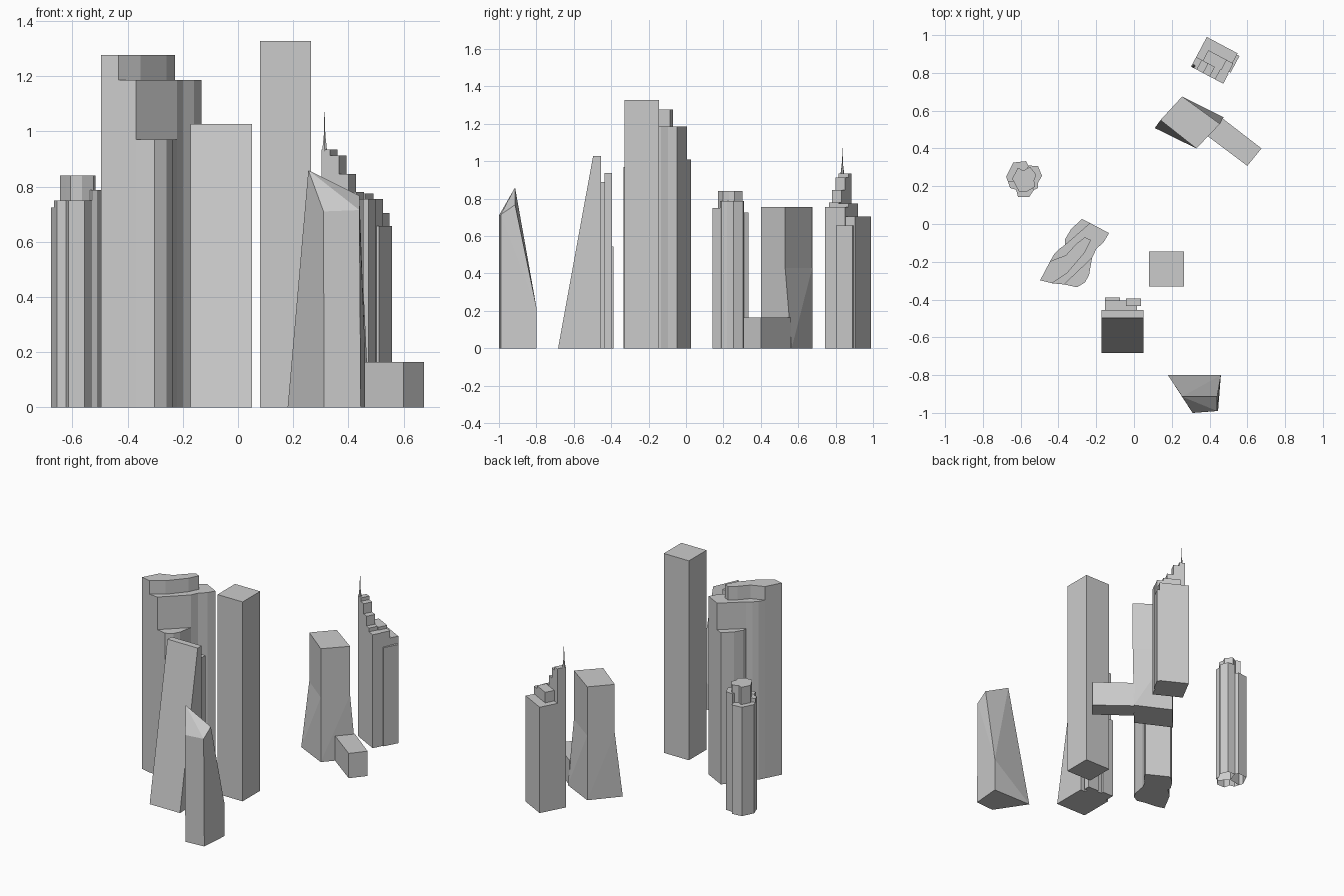
import bpy, bmesh, math
from mathutils import Vector

if "Cube" in bpy.data.objects:
    bpy.data.objects.remove(bpy.data.objects["Cube"])


def finish(name, bm):
    bmesh.ops.recalc_face_normals(bm, faces=bm.faces)
    me = bpy.data.meshes.new(name)
    bm.to_mesh(me)
    bm.free()
    ob = bpy.data.objects.new(name, me)
    bpy.context.collection.objects.link(ob)
    return ob


def prism(name, pts, z1, z0=0.0, bottom=True):
    """Vertical extrusion of a plan outline."""
    bm = bmesh.new()
    lo = [bm.verts.new((x, y, z0)) for x, y in pts]
    hi = [bm.verts.new((x, y, z1)) for x, y in pts]
    n = len(pts)
    for i in range(n):
        j = (i + 1) % n
        bm.faces.new((lo[i], lo[j], hi[j], hi[i]))
    bm.faces.new(hi)
    if bottom:
        bm.faces.new(lo)
    return finish(name, bm)


def box(name, x0, x1, y0, y1, z1):
    return prism(name, [(x0, y0), (x1, y0), (x1, y1), (x0, y1)], z1)


def hull(name, pts):
    """Faceted convex solid around the given corners."""
    bm = bmesh.new()
    for p in pts:
        bm.verts.new(p)
    bmesh.ops.convex_hull(bm, input=bm.verts)
    bmesh.ops.dissolve_limit(bm, angle_limit=math.radians(1), verts=bm.verts, edges=bm.edges)
    return finish(name, bm)


# Plain square tower
box("square_tower", 0.08, 0.265, -0.33, -0.145, 1.328)

# Wedge tower with sloping front, and its service cores behind
hull("wedge_tower", [(x, y, z) for x in (-0.172, 0.051)
                     for y, z in ((-0.684, 0), (-0.497, 1.027), (-0.455, 1.027), (-0.455, 0))])
box("wedge_core_main", -0.153, 0.016, -0.455, -0.405, 0.888)
box("wedge_core_right", -0.042, 0.037, -0.435, -0.395, 0.936)
box("wedge_core_left", -0.153, -0.074, -0.405, -0.388, 0.545)

# Stepped tower made of nested faceted slabs
prism("slab_tower_middle", [(-.434, -.314), (-.37, -.32), (-.222, -.18), (-.2, -.133),
                            (-.16, -.095), (-.132, -.048), (-.233, .005), (-.365, -.11),
                            (-.397, -.133), (-.423, -.16), (-.444, -.197), (-.497, -.298)], 1.187)
prism("slab_tower_crown", [(-.497, -.298), (-.434, -.314), (-.354, -.26), (-.26, -.15),
                           (-.228, -.085), (-.26, -.07), (-.307, -.106), (-.36, -.165),
                           (-.444, -.197)], 1.277, 1.187)
prism("slab_tower_back", [(-.365, -.11), (-.365, -.08), (-.333, -.027), (-.275, .027),
                          (-.233, .005)], 1.01)
prism("slab_tower_front", [(-.37, -.32), (-.302, -.335), (-.26, -.31), (-.238, -.27),
                           (-.222, -.18)], 0.97)

# Lobed tower: three petals around a taller core, open underneath
prism("petal_front", [(-.667, .223), (-.656, .191), (-.624, .181), (-.614, .142), (-.556, .142),
                      (-.529, .181), (-.582, .239)], 0.75, bottom=False)
prism("petal_right", [(-.529, .181), (-.508, .191), (-.508, .218), (-.487, .255), (-.508, .306),
                      (-.56, .31), (-.582, .239)], 0.787, bottom=False)
prism("petal_back", [(-.56, .31), (-.571, .333), (-.64, .325), (-.677, .25), (-.667, .223),
                     (-.582, .239)], 0.725, bottom=False)
prism("petal_core", [(-.645, .24), (-.614, .298), (-.587, .282), (-.55, .303), (-.517, .26),
                     (-.529, .23), (-.524, .197), (-.566, .172), (-.608, .172), (-.624, .2)],
      0.84, 0.7, bottom=False)

# Angular folded tower with slanted top
hull("folded_tower", [(.18, -.8, 0), (.46, -.8, 0), (.445, -.99, 0), (.312, -1, 0),
                      (.255, -.914, .86), (.31, -1, .71), (.44, -.99, .715),
                      (.44, -.914, .767), (.46, -.8, .22)])

# Tower with flared base, and low annex beside it
top = [(.14, .55), (.255, .675), (.455, .53), (.33, .4)]
base = [(.11, .508), (.255, .675), (.475, .565), (.33, .4)]
hull("flared_base", [(x, y, 0) for x, y in base] + [(x, y, .43) for x, y in top])
prism("flared_upper", top, 0.755, 0.43)
prism("low_annex", [(.465, .562), (.675, .4), (.6, .308), (.39, .465)], 0.165)

# Setback tower: rotated boxes stepping down from the spire corner
O, U, V = Vector((.302, .833)), Vector((.883, -.469)), Vector((.469, .883))


def local_box(name, u0, u1, v0, v1, z):
    prism(name, [O + U * u + V * v for u, v in ((u0, v0), (u1, v0), (u1, v1), (u0, v1))], z)


edges = [0, .035, .073, .112, .145, .193]
for i, z in enumerate((.935, .912, .845, .78, .755)):
    local_box(f"setback_step_{i + 1}", edges[i], edges[i + 1], 0, .058, z)
local_box("setback_mid_high", .04, .15, .058, .12, .775)
local_box("setback_mid_low", .15, .19, .058, .12, .755)
local_box("setback_mid_end", 0, .04, .058, .12, .705)
local_box("setback_back", 0, .185, .12, .178, .705)
local_box("setback_side", .185, .2, .07, .17, .657)

# Spire: squat foot and thin needle
for name, r, z0, z1 in (("spire_foot", .01, .93, .99), ("spire_needle", .004, .93, 1.07)):
    bpy.ops.mesh.primitive_cone_add(vertices=6, radius1=r, radius2=r * .3, depth=z1 - z0,
                                    location=(.314, .836, (z0 + z1) / 2))
    bpy.context.object.name = name
